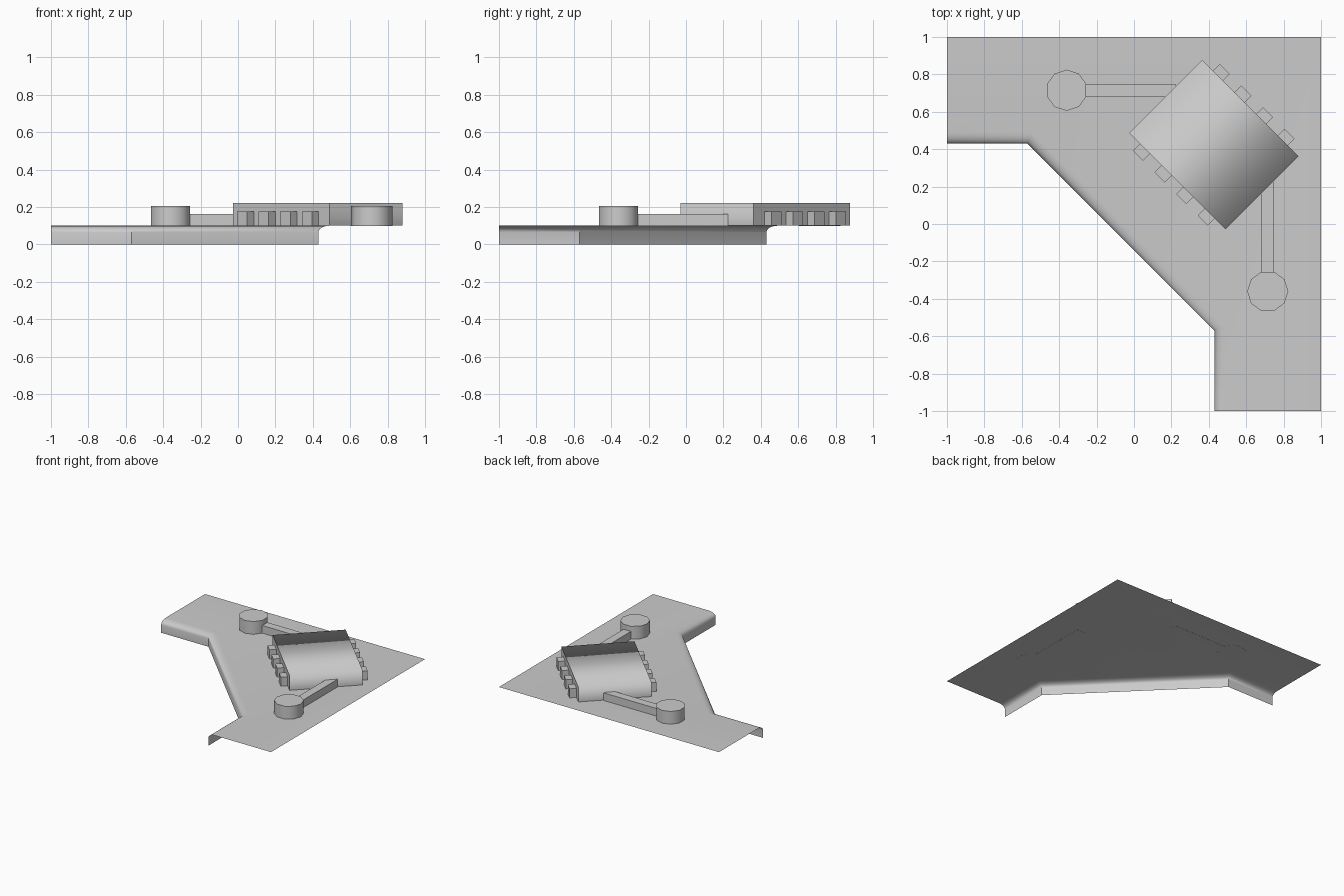
import bpy, bmesh
from math import sin, cos, pi, radians
from mathutils import Matrix

if "Cube" in bpy.data.objects:
    bpy.data.objects.remove(bpy.data.objects["Cube"])

TOP = 0.1                       # height of the plate surface
SWAP = Matrix(((0, 1, 0, 0), (1, 0, 0, 0), (0, 0, 1, 0), (0, 0, 0, 1)))  # mirror over x = y
CHIP = Matrix.Translation((0.427, 0.424, 0)) @ Matrix.Rotation(radians(-45), 4, 'Z')


def finish(name, bm, fix=True):
    if fix:
        bmesh.ops.recalc_face_normals(bm, faces=bm.faces)
    me = bpy.data.meshes.new(name)
    bm.to_mesh(me)
    bm.free()
    ob = bpy.data.objects.new(name, me)
    bpy.context.collection.objects.link(ob)
    return ob


def smooth(ob, angle=40):
    bpy.ops.object.select_all(action='DESELECT')
    ob.select_set(True)
    bpy.context.view_layer.objects.active = ob
    bpy.ops.object.shade_smooth_by_angle(angle=radians(angle))


def box(name, x, y, z, matrix=Matrix()):
    bm = bmesh.new()
    bmesh.ops.create_cube(bm, size=1)
    for v in bm.verts:
        v.co = [r[0] + (c + 0.5) * (r[1] - r[0]) for r, c in zip((x, y, z), v.co)]
    bm.transform(matrix)
    return finish(name, bm)


# plate: open sheet whose inner edge rolls down into a lip
def inner_edge(d):
    k = -0.57 + 0.414 * d
    return [(0.43 + d, -1), (0.43 + d, k), (k, 0.43 + d), (-1, 0.43 + d)]


R, H, N = 0.06, 0.035, 5
profile = [(R * (1 - sin(a)), TOP - H * (1 - cos(a)))
           for a in (i * pi / 2 / N for i in range(N + 1))] + [(0, 0)]
bm = bmesh.new()
rows = [[bm.verts.new((x, y, z)) for x, y in inner_edge(d)] for d, z in profile]
corners = [bm.verts.new(p) for p in ((-1, 1, TOP), (1, 1, TOP), (1, -1, TOP))]
bm.faces.new(list(reversed(rows[0] + corners)))
for a, b in zip(rows, rows[1:]):
    for i in range(3):
        bm.faces.new((a[i], a[i + 1], b[i + 1], b[i]))
bmesh.ops.recalc_face_normals(bm, faces=bm.faces)
if next(f for f in bm.faces if len(f.verts) > 4).normal.z < 0:
    bmesh.ops.reverse_faces(bm, faces=bm.faces)
smooth(finish("plate", bm, fix=False))

# chip body: top blends softly into the two short ends, long sides stay crisp
chip = box("chip_body", (-0.364, 0.364), (-0.276, 0.276), (TOP, 0.22), CHIP)
bm = bmesh.new()
bm.from_mesh(chip.data)
for f in bm.faces:
    f.smooth = True
for e in bm.edges:
    d = (e.verts[1].co - e.verts[0].co).normalized()
    across = abs(d.x + d.y) > 1.3
    e.smooth = across and e.verts[0].co.z > 0.2
bm.to_mesh(chip.data)
bm.free()

# pins along both long sides
for side in (-1, 1):
    for i in range(4):
        s = (i - 1.5) * 0.163
        box("chip_pin", (s - 0.038, s + 0.038),
            sorted((side * 0.27, side * 0.328)), (TOP, 0.175), CHIP)

# round pads and traces, mirrored across the diagonal
for m in (Matrix(), SWAP):
    bm = bmesh.new()
    bmesh.ops.create_cone(bm, cap_ends=True, segments=10, radius1=0.11, radius2=0.11, depth=0.106)
    top = max(bm.verts, key=lambda v: v.co.y)
    turn = 0 if abs(top.co.x) < 1e-4 else pi / 10
    bm.transform(m @ Matrix.Translation((-0.36, 0.715, 0.152)) @ Matrix.Rotation(turn, 4, 'Z'))
    smooth(finish("pad", bm))
    box("trace", (-0.27, 0.225), (0.68, 0.747), (TOP - 0.001, 0.163), m)
